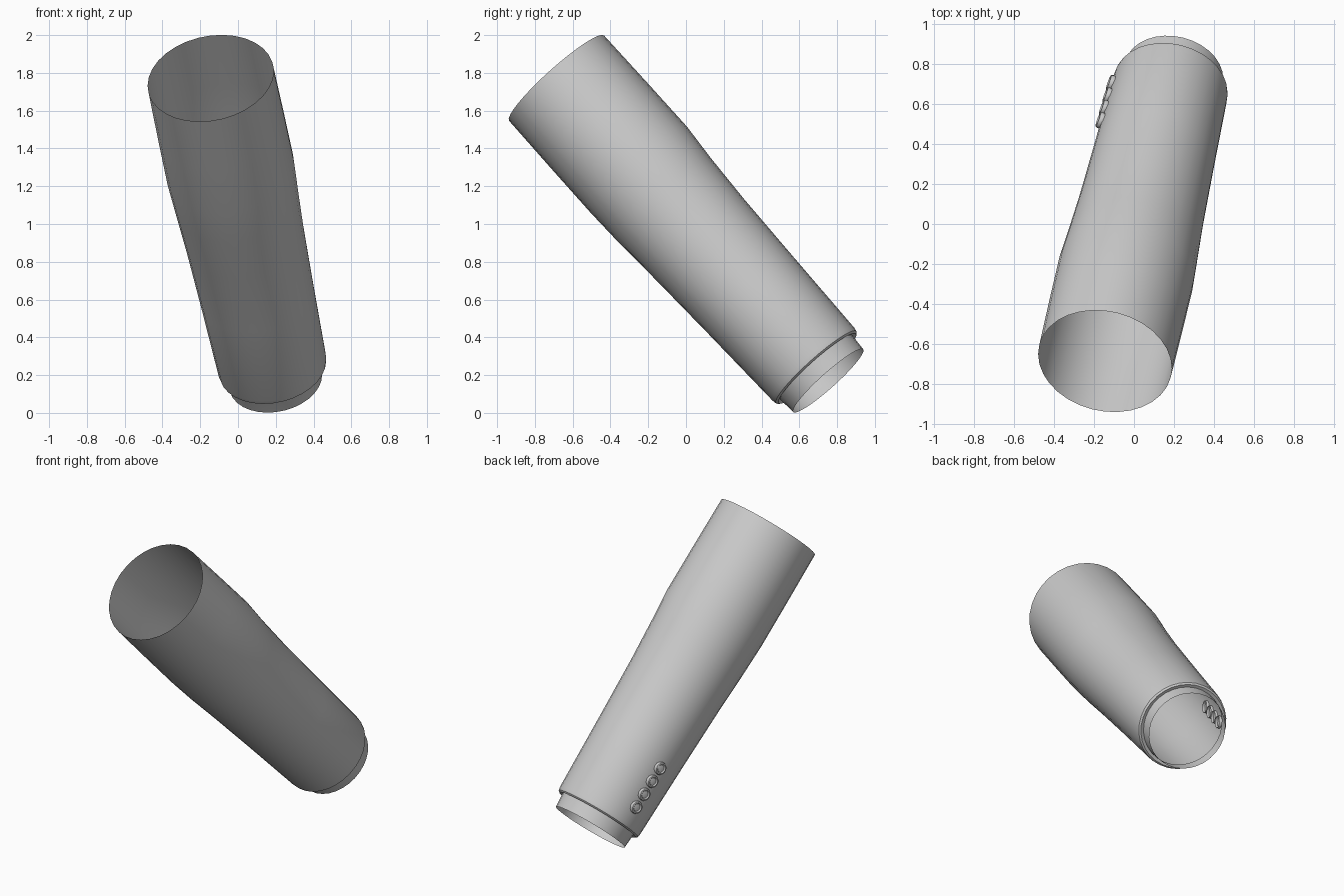
import bpy, bmesh, math
from mathutils import Vector

cube = bpy.data.objects.get("Cube")
if cube:
    bpy.data.objects.remove(cube, do_unlink=True)

grey = bpy.data.materials.new("light_grey")
grey.use_nodes = True
grey.diffuse_color = (0.6, 0.6, 0.6, 1)
bsdf = next(n for n in grey.node_tree.nodes if n.type == 'BSDF_PRINCIPLED')
bsdf.inputs["Base Color"].default_value = (0.6, 0.6, 0.6, 1)


def lathe(name, profile, origin, axis, side, segments, cap=False):
    """Turn (radius, distance, sideways shift) rings around an axis."""
    other = axis.cross(side)
    bm = bmesh.new()
    rings = []
    for radius, dist, shift in profile:
        centre = origin + axis * dist + other * shift
        ring = []
        for i in range(segments):
            a = math.tau * i / segments
            ring.append(bm.verts.new(centre + radius * (side * math.cos(a) + other * math.sin(a))))
        rings.append(ring)
    for low, high in zip(rings, rings[1:]):
        for i in range(segments):
            j = (i + 1) % segments
            bm.faces.new((low[i], low[j], high[j], high[i]))
    if cap:
        bm.faces.new(rings[-1])
    mesh = bpy.data.meshes.new(name)
    bm.to_mesh(mesh)
    bm.free()
    mesh.materials.append(grey)
    obj = bpy.data.objects.new(name, mesh)
    bpy.context.collection.objects.link(obj)
    bpy.ops.object.select_all(action='DESELECT')
    obj.select_set(True)
    bpy.context.view_layer.objects.active = obj
    bpy.ops.object.shade_smooth_by_angle(angle=math.radians(35))
    return obj


# Sleeve axis runs from the wide opening down to the cuff
start = Vector((-0.145, -0.685, 1.772))
axis = Vector((0.158, 0.66, -0.735)).normalized()
side = (Vector((1, 0, 0)) - axis * axis.x).normalized()
up = side.cross(axis)
if up.z < 0:
    up = -up
bend = 0.006 * (1 if axis.cross(side).dot(up) < 0 else -1)

# Sleeve tube, slightly narrowed below the elbow, with a rounded hem
sleeve = [(0.338, 0, 0), (0.341, 0.35, 0), (0.342, 0.66, 0),
          (0.331, 0.87, bend), (0.317, 1.15, bend), (0.304, 1.55, bend / 2),
          (0.290, 2.06, 0), (0.286, 2.083, 0), (0.275, 2.092, 0), (0.256, 2.086, 0)]
lathe("sleeve", sleeve, start, axis, side, 32)

# Narrow open cuff
lathe("cuff", [(0.256, 2.086, 0), (0.252, 2.13, 0), (0.249, 2.18, 0)], start, axis, side, 32)

# Row of four buttons along the outer side
angle = math.radians(19)
out = up * math.sin(angle) - side * math.cos(angle)
button = [(0.038, -0.02, 0), (0.042, 0.006, 0), (0.038, 0.017, 0),
          (0.030, 0.019, 0), (0.024, 0.012, 0), (0.012, 0.014, 0)]
for k in range(4):
    t = 1.95 - 0.095 * k
    radius = 0.304 - 0.014 * (t - 1.55) / 0.51
    lathe(f"button_{k + 1}", button, start + axis * t + out * radius, out, axis, 16, cap=True)
